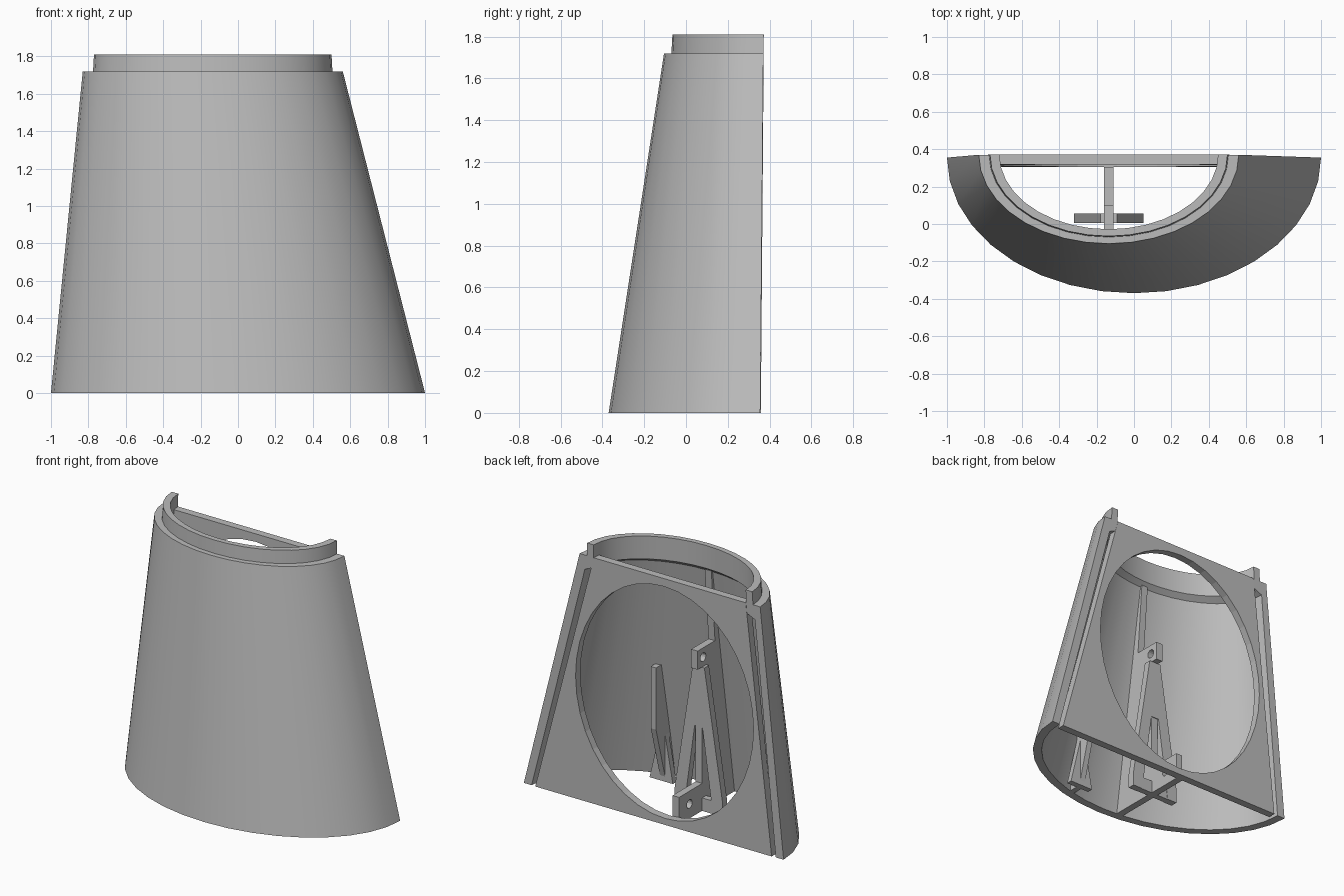
import bpy, bmesh, math
from mathutils import Vector

cube = bpy.data.objects.get("Cube")
if cube:
    bpy.data.objects.remove(cube, do_unlink=True)

grey = bpy.data.materials.new("plain_grey")
grey.use_nodes = True
grey.diffuse_color = (0.5, 0.5, 0.5, 1)
grey.node_tree.nodes["Principled BSDF"].inputs["Base Color"].default_value = (0.5, 0.5, 0.5, 1)

CX = -0.135  # axis of the offset upper opening and the bracket


def finish(bm, name):
    bmesh.ops.recalc_face_normals(bm, faces=bm.faces)
    mesh = bpy.data.meshes.new(name)
    bm.to_mesh(mesh)
    bm.free()
    obj = bpy.data.objects.new(name, mesh)
    mesh.materials.append(grey)
    bpy.context.collection.objects.link(obj)
    return obj


def prism(name, outline, axis, start, end):
    """Extrude an outline along x (points are y, z) or along y (points are x, z)."""
    bm = bmesh.new()
    place = (lambda a, b: (start, a, b)) if axis == "x" else (lambda a, b: (a, start, b))
    face = bm.faces.new([bm.verts.new(place(a, b)) for a, b in outline])
    new = bmesh.ops.extrude_face_region(bm, geom=[face])["geom"]
    step = Vector((end - start, 0, 0) if axis == "x" else (0, end - start, 0))
    bmesh.ops.translate(bm, vec=step, verts=[v for v in new if isinstance(v, bmesh.types.BMVert)])
    return finish(bm, name)


def ellipse(a, b, ra, rb, count):
    return [(a + ra * math.cos(math.tau * i / count), b + rb * math.sin(math.tau * i / count))
            for i in range(count)]


def cut(obj, cutter):
    mod = obj.modifiers.new("opening", "BOOLEAN")
    mod.operation = "DIFFERENCE"
    mod.solver = "EXACT"
    mod.object = cutter
    activate(obj)
    bpy.ops.object.modifier_apply(modifier=mod.name)
    bpy.data.objects.remove(cutter, do_unlink=True)


def activate(obj):
    bpy.ops.object.select_all(action="DESELECT")
    obj.select_set(True)
    bpy.context.view_layer.objects.active = obj


def half_shell(name, profile, steps):
    """Sweep a closed wall section around the front half; rows are z, cx, cy, rx, ry."""
    bm = bmesh.new()
    rows = []
    for i in range(steps + 1):
        t = math.pi * i / steps
        rows.append([bm.verts.new((cx + rx * math.cos(t), cy - ry * math.sin(t), z))
                     for z, cx, cy, rx, ry in profile])
    n = len(profile)
    for a, b in zip(rows, rows[1:]):
        for j in range(n):
            k = (j + 1) % n
            bm.faces.new((a[j], a[k], b[k], b[j]))
    bm.faces.new(rows[0])
    bm.faces.new(rows[-1])
    return finish(bm, name)


# Tapered half shell with the stepped collar at its top
shell = half_shell("shell", [
    (0, 0, 0.355, 1.0, 0.725),
    (1.72, CX, 0.37, 0.695, 0.475),
    (1.72, CX, 0.37, 0.64, 0.44),
    (1.81, CX, 0.372, 0.635, 0.437),
    (1.81, CX, 0.372, 0.585, 0.4),
    (1.65, CX, 0.37, 0.59, 0.4),
    (1.62, CX, 0.37, 0.655, 0.435),
    (0, 0, 0.355, 0.94, 0.67)], 18)
activate(shell)
bpy.ops.object.shade_smooth_by_angle(angle=math.radians(30))

# Back plate with its large oval opening, leaning slightly
plate = prism("back_plate", [(-0.91, 0), (0.91, 0), (0.45, 1.72), (-0.72, 1.72)], "y", 0.305, 0.358)
cut(plate, prism("oval_cutter", ellipse(-0.09, 0.855, 0.685, 0.81, 40), "y", 0.2, 0.5))
for v in plate.data.vertices:
    v.co.y += 0.008 * v.co.z

# Central blade running from the shell wall, with an upper and a lower tab
blade = prism("central_blade", [
    (-0.33, 0), (0.305, 0), (0.305, 0.19), (0.05, 0.19), (0.05, 1.0), (0.1, 1.0),
    (0.1, 1.13), (-0.09, 1.13), (-0.05, 1.63), (-0.09, 1.63)], "x", CX - 0.025, CX + 0.025)
for y, z in ((0.19, 0.1), (0.04, 1.065)):
    cut(blade, prism("hole_cutter", ellipse(y, z, 0.03, 0.03, 16), "x", CX - 0.1, CX + 0.1))

# Splayed legs on both sides of the blade, and the bar joining their feet
for side, label in ((-1, "right"), (1, "left")):
    leg = [(0.185, 0), (0.185, 0.1), (0.045, 1.0), (0, 1.0), (0, 0.58), (0.03, 0.58), (0.11, 0)]
    prism(label + "_leg", [(CX + side * x, z) for x, z in leg], "y", 0.005, 0.055)
prism("foot_bar", [(CX - 0.15, 0), (CX + 0.15, 0), (CX + 0.15, 0.09), (CX - 0.15, 0.09)],
      "y", 0.008, 0.052)

# Smaller rib inside the left wall, with a flared foot
prism("side_rib", [(-0.29, 0), (-0.18, 0), (-0.07, 0.4), (-0.07, 0.83), (-0.15, 0.83)], "x", 0.28, 0.32)
prism("side_rib_foot", [(0.22, 0), (0.4, 0), (0.31, 0.38), (0.29, 0.38)], "y", -0.21, -0.17)
